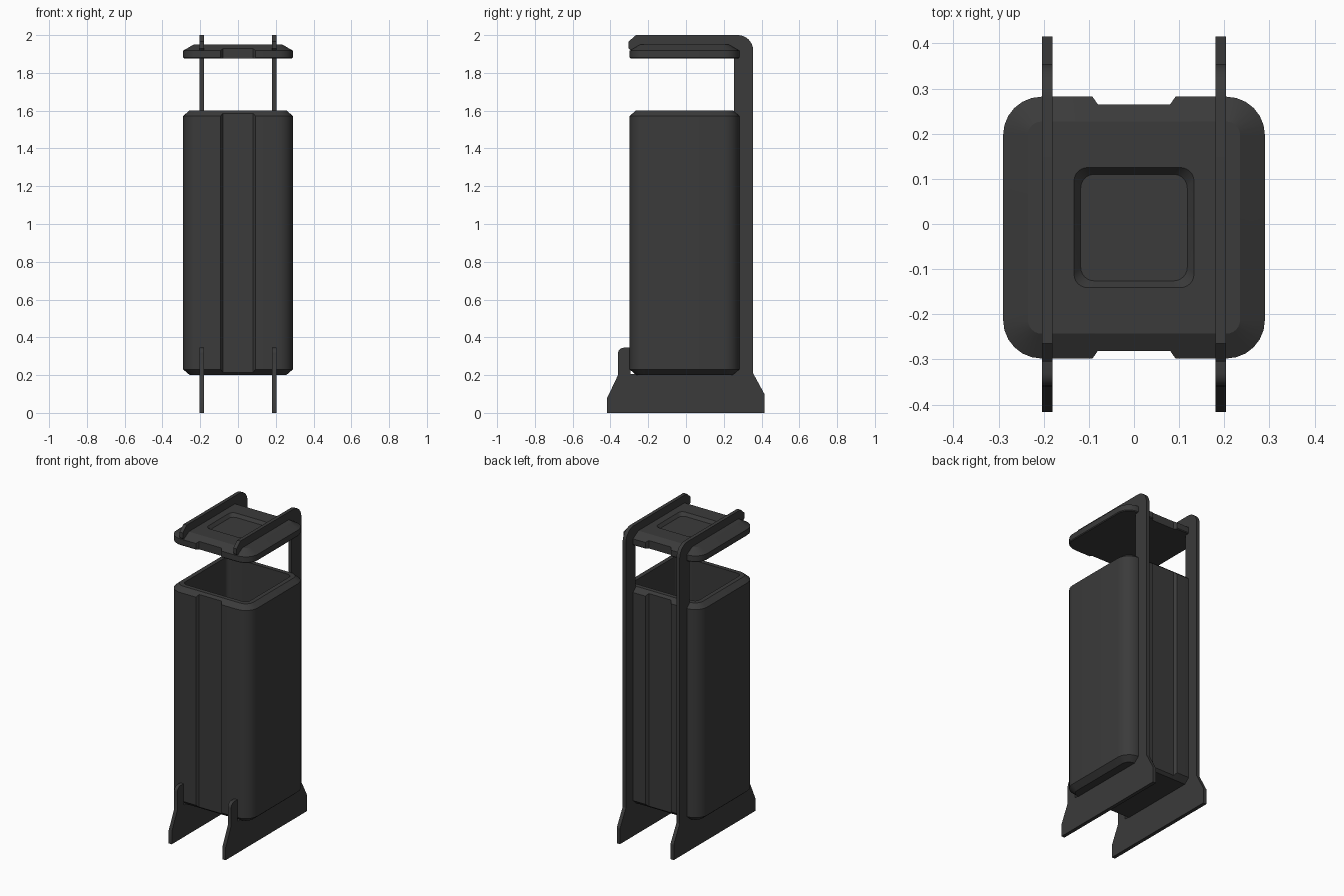
import bpy, bmesh, math

if "Cube" in bpy.data.objects:
    bpy.data.objects.remove(bpy.data.objects["Cube"])

# Single dark grey paint
paint = bpy.data.materials.new("dark_grey_metal")
paint.use_nodes = True
grey = (0.043, 0.043, 0.043, 1)
paint.diffuse_color = grey
paint.node_tree.nodes["Principled BSDF"].inputs["Base Color"].default_value = grey

HALF, CORNER, GROOVE, CENTER_Y = 0.29, 0.085, 0.017, -0.008


def finish(name, bm):
    bmesh.ops.recalc_face_normals(bm, faces=bm.faces)
    mesh = bpy.data.meshes.new(name)
    bm.to_mesh(mesh)
    bm.free()
    mesh.materials.append(paint)
    obj = bpy.data.objects.new(name, mesh)
    bpy.context.collection.objects.link(obj)
    bpy.ops.object.select_all(action='DESELECT')
    obj.select_set(True)
    bpy.context.view_layer.objects.active = obj
    bpy.ops.object.shade_smooth_by_angle(angle=math.radians(28))
    return obj


def ring(bm, inset, z, groove_z=None):
    """Rounded square with a shallow groove in its front and back."""
    half = HALF - inset
    r = max(CORNER - inset, 0.03)
    flat = half - r
    outer_x, inner_x = min(0.092, flat), min(0.08, flat - 0.01)
    deep = HALF - max(inset, GROOVE)
    gz = z if groove_z is None else groove_z
    pts = []
    for side in (-1, 1):
        # groove, then the two corners that follow it counter-clockwise
        for x, y, h in ((-outer_x, half, z), (-inner_x, deep, gz),
                        (inner_x, deep, gz), (outer_x, half, z)):
            pts.append((-side * x, side * y, h))
        for quarter in range(1):
            start = -math.pi / 2 if side < 0 else math.pi / 2
            for i in range(7):
                a = start + i * math.pi / 12
                pts.append((-side * flat + r * math.cos(a),
                            side * flat + r * math.sin(a), z))
            for i in range(7):
                a = start + math.pi / 2 + i * math.pi / 12
                pts.append((-side * flat + r * math.cos(a),
                            -side * flat + r * math.sin(a), z))
    return [bm.verts.new((x, y + CENTER_Y, h)) for x, y, h in pts]


def loft(name, sections):
    bm = bmesh.new()
    rings = [ring(bm, *s) for s in sections]
    for a, b in zip(rings, rings[1:]):
        for i in range(len(a)):
            j = (i + 1) % len(a)
            bm.faces.new((a[i], a[j], b[j], b[i]))
    bm.faces.new(rings[0])
    bm.faces.new(rings[-1])
    return finish(name, bm)


# Open bin: underside, chamfer, wall, rim, inside wall and floor
loft("bin_body", [
    (0.035, 0.20), (0, 0.23, 0.215), (0, 1.572, 1.586),
    (0.032, 1.60), (0.06, 1.60), (0.06, 0.25)])

# Rain cover with chamfered edge and sunken centre panel
loft("cover", [
    (0.004, 1.877), (0, 1.882), (0, 1.918, 1.928),
    (0.055, 1.95), (0.157, 1.95), (0.172, 1.93)])


def arc(cy, cz, r, start, end, steps):
    return [(cy + r * math.cos(math.radians(start + (end - start) * i / steps)),
             cz + r * math.sin(math.radians(start + (end - start) * i / steps)))
            for i in range(steps + 1)]


# Side frame profile in the y-z plane: foot, upright, top arm and front tab
profile = [(-0.417, 0), (0.415, 0), (0.415, 0.10), (0.355, 0.21)]
profile += arc(0.275, 1.92, 0.08, 0, 90, 8)
profile += [(-0.265, 2.0), (-0.305, 1.965), (-0.305, 1.93), (-0.29, 1.915),
            (0.255, 1.915), (0.255, 0.205), (-0.295, 0.205), (-0.295, 0.345)]
profile += arc(-0.33, 0.315, 0.03, 90, 180, 5)
profile += [(-0.36, 0.20), (-0.417, 0.08)]

for label, side in (("left", 1), ("right", -1)):
    bm = bmesh.new()
    face = bm.faces.new([bm.verts.new((side * 0.192 - 0.0115, y, z)) for y, z in profile])
    out = bmesh.ops.extrude_face_region(bm, geom=[face])
    moved = [v for v in out["geom"] if isinstance(v, bmesh.types.BMVert)]
    bmesh.ops.translate(bm, verts=moved, vec=(0.023, 0, 0))
    finish(label + "_frame", bm)
